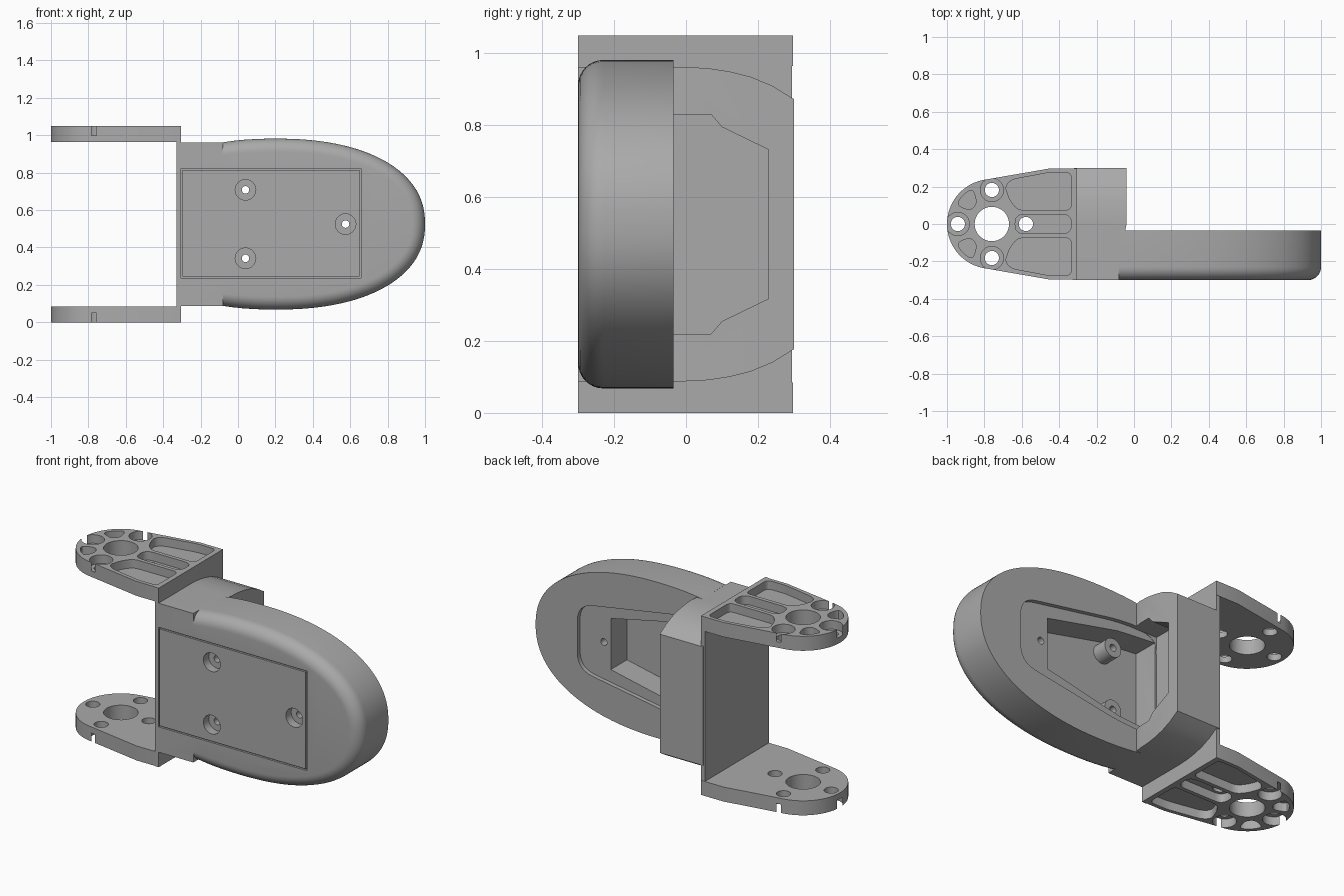
import bpy, bmesh
from math import sin, cos, pi, radians

if "Cube" in bpy.data.objects:
    bpy.data.objects.remove(bpy.data.objects["Cube"])

MID = 0.525    # height of the mirror plane
TOP = 1.05

grey = bpy.data.materials.new("plain_grey")
grey.use_nodes = True
COLOR = (0.4, 0.4, 0.4, 1)
grey.diffuse_color = COLOR
grey.node_tree.nodes["Principled BSDF"].inputs["Base Color"].default_value = COLOR


def loft(name, rings):
    """Closed solid through a list of rings of 3D points."""
    bm = bmesh.new()
    rows = [[bm.verts.new(p) for p in ring] for ring in rings]
    n = len(rows[0])
    for a, b in zip(rows, rows[1:]):
        for i in range(n):
            bm.faces.new((a[i], a[(i + 1) % n], b[(i + 1) % n], b[i]))
    bm.faces.new(rows[0])
    bm.faces.new(rows[-1])
    bmesh.ops.recalc_face_normals(bm, faces=bm.faces)
    mesh = bpy.data.meshes.new(name)
    bm.to_mesh(mesh)
    bm.free()
    mesh.materials.append(grey)
    obj = bpy.data.objects.new(name, mesh)
    bpy.context.collection.objects.link(obj)
    return obj


def prism(name, axis, pts, lo, hi):
    """Extrude a 2D profile along an axis."""
    place = {"x": lambda p, t: (t, p[0], p[1]),
             "y": lambda p, t: (p[0], t, p[1]),
             "z": lambda p, t: (p[0], p[1], t)}[axis]
    return loft(name, [[place(p, t) for p in pts] for t in (lo, hi)])


def circle(cx, cy, r, n=32):
    return [(cx + r * cos(2 * pi * i / n), cy + r * sin(2 * pi * i / n)) for i in range(n)]


def rect(x0, x1, y0, y1):
    return [(x0, y0), (x1, y0), (x1, y1), (x0, y1)]


def mirrored(half, mid=0):
    """Complete a half profile of (u, v offset) points by mirroring v."""
    return [(u, mid + v) for u, v in half] + [(u, mid - v) for u, v in reversed(half)]


def rounded(pts, r, steps=4):
    """Round polygon corners with quadratic arcs."""
    out = []
    for i, (x, y) in enumerate(pts):
        ends = []
        for qx, qy in (pts[i - 1], pts[(i + 1) % len(pts)]):
            d = ((qx - x) ** 2 + (qy - y) ** 2) ** 0.5
            k = min(r / d, 0.45)
            ends.append((x + (qx - x) * k, y + (qy - y) * k))
        (ax, ay), (bx, by) = ends
        for s in range(steps + 1):
            t = s / steps
            out.append(((1 - t) ** 2 * ax + 2 * t * (1 - t) * x + t * t * bx,
                        (1 - t) ** 2 * ay + 2 * t * (1 - t) * y + t * t * by))
    return out


def combine(obj, other, op="DIFFERENCE"):
    """Apply a boolean and discard the second object."""
    mod = obj.modifiers.new("cut", "BOOLEAN")
    mod.operation, mod.solver, mod.object = op, "EXACT", other
    other.hide_render = True
    graph = bpy.context.evaluated_depsgraph_get()
    mesh = bpy.data.meshes.new_from_object(obj.evaluated_get(graph))
    obj.modifiers.clear()
    obj.data = mesh
    bpy.data.objects.remove(other)


def cut(obj, axis, pts, lo, hi):
    combine(obj, prism("cutter", axis, pts, lo, hi))


# Oval paddle with a rounded front edge
def paddle_ring(y, inset):
    half = []
    for i in range(41):
        t = (pi / 2) * i / 40
        half.append((0.2 + (0.8 - inset) * sin(t) ** (2 / 2.25),
                     (0.457 - inset) * cos(t) ** (2 / 2.25)))
    left = []
    for i in range(5):
        u = 0.35 * (1 - i / 5)
        left.append((0.2 - 0.8 * u, (0.457 - inset) * (1 - u ** 2.25) ** (1 / 2.25)))
    half = left + half[:-1] + [(1 - inset, 0.004)]
    return [(x, y, z) for x, z in mirrored(half, MID)]


R = 0.07
rings = [paddle_ring(-0.035, 0)]
for i in range(9):
    a = (pi / 2) * i / 8
    rings.append(paddle_ring(-0.3 + R - R * sin(a), R * (1 - cos(a))))
body = loft("paddle_body", rings)

# Block behind the paddle, tapering to the back
side = [(-0.3, 0.437), (0, 0.437), (0.06, 0.434), (0.12, 0.425), (0.18, 0.41),
        (0.24, 0.385), (0.3, 0.348)]
block = prism("block", "x", mirrored(side, MID), -0.32, 0.1)
footprint = [(-0.35, -0.4), (-0.08, -0.4), (-0.08, -0.2), (-0.05, -0.05),
             (-0.04, 0.0), (-0.04, 0.4), (-0.35, 0.4)]
combine(block, prism("footprint", "z", footprint, -0.1, 1.2), "INTERSECT")
combine(body, block, "UNION")
combine(body, prism("wall", "z", rect(-0.33, -0.305, -0.3, 0.295), 0, TOP), "UNION")

# Shallow recess, deep pocket and cavity inside the block
recess = rounded(mirrored([(-0.2, 0.305), (0.05, 0.305), (0.73, 0.19)], MID), 0.1, 6)
cut(body, "y", recess, -0.06, -0.034)
cut(body, "x", mirrored([(-0.058, 0.305), (0.07, 0.305), (0.1, 0.27), (0.23, 0.207)], MID),
    -0.2, 0.0)
cut(body, "y", mirrored([(-0.19, 0.27), (0.06, 0.25), (0.53, 0.15)], MID), -0.21, -0.03)

# Screw bosses, counterbores and through holes
screws = [(0.04, MID + 0.183), (0.04, MID - 0.183), (0.575, MID)]
for x, z in screws[:2]:
    combine(body, prism("boss", "y", circle(x, z, 0.055), -0.23, -0.12), "UNION")
for x, z in screws:
    cut(body, "y", circle(x, z, 0.055), -0.32, -0.25)
    cut(body, "y", circle(x, z, 0.02, 20), -0.32, 0.0)

# Thin seam around the front panel
seam = prism("seam", "y", rect(-0.306, 0.657, 0.237, 0.821), -0.32, -0.288)
cut(seam, "y", rect(-0.298, 0.649, 0.245, 0.813), -0.4, -0.2)
combine(body, seam)

# Upper arm with rounded end
CX = -0.76
outline = [(-0.305, 0.297), (-0.45, 0.297)]
outline += [(CX + 0.24 * cos(radians(a)), 0.24 * sin(radians(a))) for a in range(102, 180, 6)]
arm = prism("upper_arm", "z", mirrored(outline + [(-1, 0.003)]), 0.965, TOP)

# Weight-saving pockets on the outer face
FLOOR = 1.0
large = [(-0.335, 0.075), (-0.335, 0.275), (-0.455, 0.275), (-0.655, 0.237),
         (-0.69, 0.2), (-0.66, 0.12), (-0.62, 0.075)]
small = [(CX + r * cos(radians(a)), r * sin(radians(a)))
         for r, a in ((0.135, 126), (0.215, 118), (0.22, 135), (0.215, 152), (0.135, 148))]
for s in (1, -1):
    for shape in (large, small):
        cut(arm, "z", [(x, s * y) for x, y in rounded(shape, 0.03)], FLOOR, 1.1)
cut(arm, "z", rounded(rect(-0.635, -0.335, -0.052, 0.052), 0.05, 6), FLOOR, 1.1)

# Hub hole, bolt holes and open counterbores
cut(arm, "z", circle(CX, 0, 0.092, 48), 0.9, 1.1)
for x, y in ((CX, 0.182), (CX, -0.182), (-0.942, 0), (-0.578, 0)):
    if x < -0.6:
        cut(arm, "z", circle(x, y, 0.062), FLOOR, 1.1)
    cut(arm, "z", circle(x, y, 0.038), 0.9, 1.1)

# Lower arm mirrors the upper one
lower = bpy.data.objects.new("lower_arm", arm.data.copy())
bpy.context.collection.objects.link(lower)
for v in lower.data.vertices:
    v.co.z = TOP - v.co.z
lower.data.flip_normals()

# Smooth curved surfaces, keep crisp edges
for obj in bpy.context.selected_objects:
    obj.select_set(False)
for obj in (body, arm, lower):
    obj.select_set(True)
bpy.context.view_layer.objects.active = body
bpy.ops.object.shade_smooth_by_angle(angle=radians(28))
